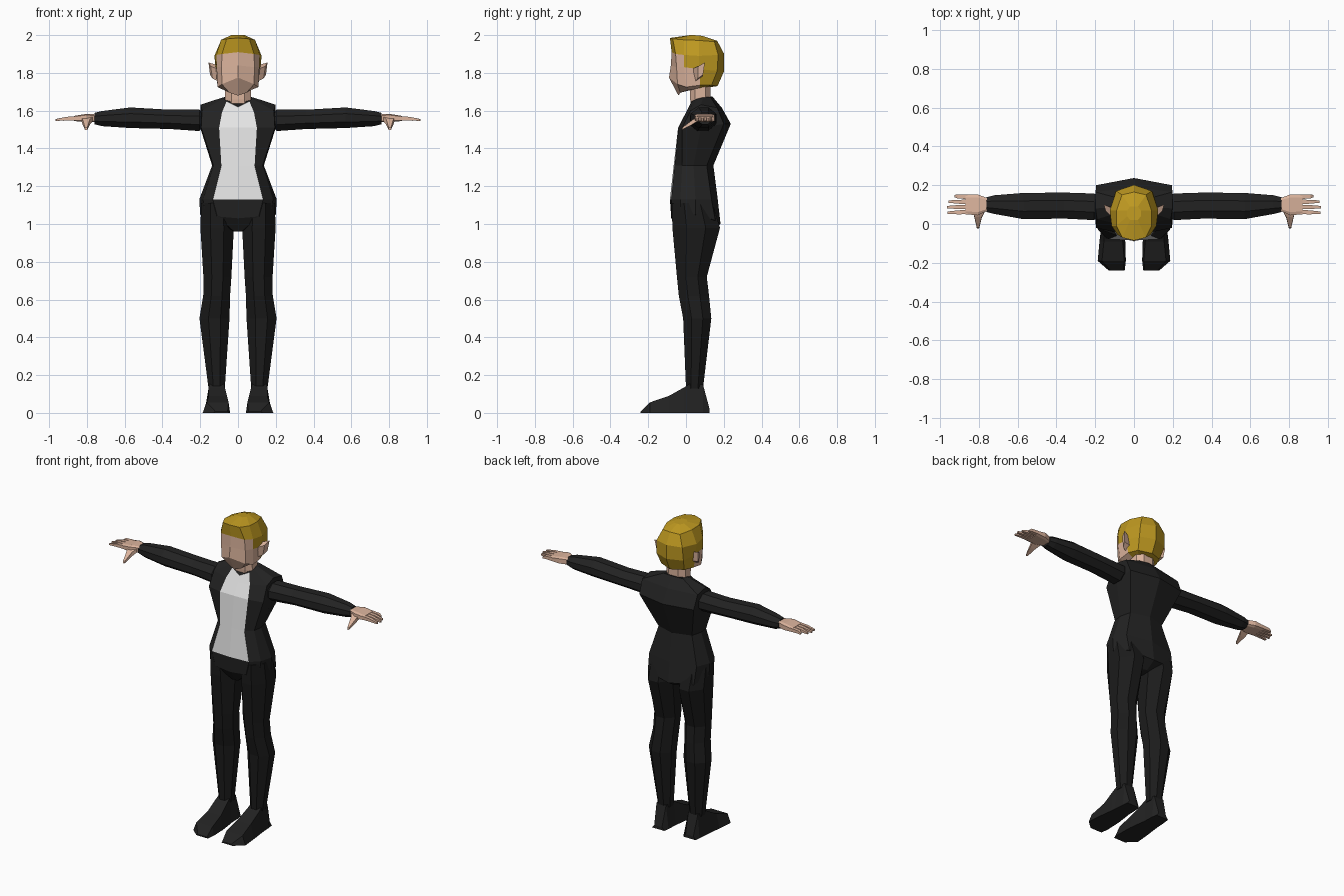
import bpy, bmesh, math


def material(name, rgb):
    m = bpy.data.materials.new(name)
    m.diffuse_color = (*rgb, 1)
    return m


JACKET = material("black jacket", (0.016, 0.016, 0.016))
TROUSERS = material("dark trousers", (0.011, 0.011, 0.011))
SHIRT = material("white shirt", (0.78, 0.78, 0.78))
SKIN = material("skin", (0.72, 0.46, 0.34))
HAIR = material("blond hair", (0.52, 0.32, 0.015))


def loft(name, rings, mats, rule=None):
    """Skin a list of equal rings, cap the ends; rule(row, column) picks the material."""
    bm = bmesh.new()
    vs = [[bm.verts.new(p) for p in r] for r in rings]
    n = len(rings[0])
    for i in range(len(vs) - 1):
        for j in range(n):
            k = (j + 1) % n
            f = bm.faces.new((vs[i][j], vs[i][k], vs[i + 1][k], vs[i + 1][j]))
            f.material_index = rule(i, j) if rule else 0
    for row, ring in ((-1, vs[0]), (len(vs), vs[-1])):
        f = bm.faces.new(ring)
        f.material_index = rule(row, 0) if rule else 0
    bmesh.ops.recalc_face_normals(bm, faces=bm.faces)
    me = bpy.data.meshes.new(name)
    bm.to_mesh(me)
    bm.free()
    for m in mats:
        me.materials.append(m)
    ob = bpy.data.objects.new(name, me)
    bpy.context.collection.objects.link(ob)
    return ob


def full(half):
    """Complete a half ring (front centre to back centre) across x = 0."""
    return half + [(-x, y, z) for x, y, z in half[-2:0:-1]]


def level(z, pts):
    return [(x, y, z) for x, y in pts]


def column(j, n=10):
    """Column index counted from the front centre on either side."""
    return min(j, n - 1 - j)


def oval(a0, a1, b0, b1, k=0.5):
    """Eight-sided outline inside a rectangle."""
    ca, cb, ra, rb = (a0 + a1) / 2, (b0 + b1) / 2, (a1 - a0) / 2, (b1 - b0) / 2
    unit = [(1, -k), (1, k), (k, 1), (-k, 1), (-1, k), (-1, -k), (-k, -1), (k, -1)]
    return [(ca + u * ra, cb + v * rb) for u, v in unit]


# Jacket with shirt panel down the front
torso = [
    [(0, .015, 1.62), (.06, .03, 1.65), (.075, .06, 1.663), (.08, .09, 1.67), (.07, .13, 1.672), (0, .14, 1.675)],
    [(0, -.003, 1.585), (.085, 0, 1.59), (.19, .025, 1.60), (.198, .08, 1.632), (.198, .165, 1.615), (0, .19, 1.615)],
    [(0, -.042, 1.51), (.1, -.04, 1.51), (.195, -.02, 1.51), (.2, .08, 1.51), (.195, .2, 1.53), (0, .237, 1.53)],
    level(1.31, [(0, -.065), (.088, -.06), (.13, -.02), (.137, .04), (.12, .11), (0, .145)]),
    level(1.13, [(0, -.085), (.133, -.078), (.185, -.03), (.205, .05), (.17, .135), (0, .168)]),
    [(0, -.078, 1.03), (.11, -.075, 1.04), (.175, -.03, 1.05), (.2, .05, 1.05), (.165, .155, 1.02), (0, .183, 1.0)],
    [(0, -.03, .96), (.02, -.03, .96), (.03, 0, .965), (.035, .05, .965), (.03, .1, .965), (0, .12, .96)],
]
loft("jacket_and_shirt", [full(r) for r in torso], [JACKET, SHIRT],
     lambda i, j: int(0 <= i <= 3 and column(j) == 0))

# Neck
loft("neck", [level(z, oval(-.068, .068, y0, .13))
              for z, y0 in ((1.59, .03), (1.66, .022), (1.75, .02))], [SKIN])

# Head: face below the hairline, hair on the crown, sides and back
head = [
    [(0, .02, 2.0), (.02, .02, 2.0), (.035, .04, 2.0), (.035, .07, 1.998), (.02, .09, 1.995), (0, .09, 1.995)],
    [(0, -.085, 1.985), (.06, -.07, 1.98), (.09, -.01, 1.975), (.09, .07, 1.972), (.062, .15, 1.965), (0, .165, 1.97)],
    [(0, -.076, 1.91), (.085, -.055, 1.90), (.115, -.01, 1.895), (.125, .07, 1.89), (.092, .17, 1.895), (0, .202, 1.9)],
    [(0, -.08, 1.84), (.087, -.05, 1.83), (.113, -.01, 1.83), (.118, .07, 1.82), (.097, .165, 1.81), (0, .202, 1.81)],
    [(0, -.09, 1.775), (.085, -.045, 1.74), (.108, .0, 1.725), (.108, .075, 1.735), (.082, .135, 1.735), (0, .167, 1.73)],
    [(0, -.04, 1.68), (.045, -.03, 1.695), (.075, .02, 1.712), (.07, .07, 1.72), (.05, .1, 1.722), (0, .11, 1.722)],
]


def hair_rule(i, j):
    c = column(j)
    return int(i < 2 or (i == 2 and c >= 2) or (i in (3, 4) and c >= 3))


loft("head_and_hair", [full(r) for r in head], [SKIN, HAIR], hair_rule)

for side, s in (("right", 1), ("left", -1)):
    def limb(name, rings, mat):
        return loft(side + "_" + name, [[(s * x, y, z) for x, y, z in r] for r in rings], [mat])

    # Ear
    limb("ear", [
        [(.105, .03, 1.82), (.105, .05, 1.755), (.105, .085, 1.78), (.105, .08, 1.84)],
        [(.145, .065, 1.835), (.135, .062, 1.77), (.148, .09, 1.79), (.156, .1, 1.855)],
    ], SKIN)

    # Sleeve: x, then y range and z range
    limb("arm", [[(x, y, z) for y, z in oval(y0, y1, z0, z1, .4)] for x, y0, y1, z0, z1 in (
        (.18, .04, .145, 1.515, 1.59), (.205, .02, .157, 1.492, 1.605),
        (.36, .028, .162, 1.503, 1.605), (.57, .025, .16, 1.508, 1.617),
        (.72, .052, .148, 1.518, 1.598), (.76, .062, .138, 1.528, 1.588))], JACKET)

    # Palm, fingers and thumb
    limb("palm", [[(x, y, z) for y, z in oval(y0, y1, z0, z1, .7)] for x, y0, y1, z0, z1 in (
        (.74, .075, .128, 1.54, 1.58), (.805, .045, .152, 1.54, 1.583),
        (.868, .05, .152, 1.545, 1.572))], SKIN)
    for i, (y, tip) in enumerate(((.062, .96), (.088, .965), (.114, .955), (.14, .925))):
        limb(f"finger_{i + 1}", [[(x, y + (y - .1) * k + a * w, z + b * h)
                                  for a, b in ((-1, -1), (1, -1), (1, 1), (-1, 1))]
                                 for x, k, w, z, h in ((.855, 0, .0115, 1.56, .011),
                                                       (.91, .05, .010, 1.558, .009),
                                                       (tip, .1, .006, 1.551, .005))], SKIN)
    limb("thumb", [
        [(.765, .07, 1.55), (.83, .07, 1.55), (.83, .07, 1.572), (.765, .07, 1.572)],
        [(.785, .03, 1.525), (.822, .03, 1.525), (.822, .035, 1.552), (.785, .035, 1.552)],
        [(.798, -.022, 1.498), (.81, -.022, 1.498), (.81, -.018, 1.512), (.798, -.018, 1.512)],
    ], SKIN)

    # Trouser leg: height, then x range and y range
    limb("leg", [level(z, oval(x0, x1, y0, y1, .4)) for z, x0, x1, y0, y1 in (
        (1.11, .03, .195, -.075, .14), (.98, .022, .199, -.072, .18),
        (.72, .035, .183, -.048, .11), (.62, .042, .184, -.038, .122),
        (.5, .045, .204, -.015, .134), (.13, .07, .156, .0, .09))], TROUSERS)

    # Shoe: y, bottom x range, top x range, top height
    limb("shoe", [[(a, y, 0), (b, y, 0), (d, y, h), (c, y, h)] for y, a, b, c, d, h in (
        (-.24, .048, .13, .055, .12, .008), (-.19, .042, .187, .05, .165, .056),
        (-.09, .045, .178, .058, .155, .09), (-.01, .055, .168, .07, .155, .135),
        (.02, .06, .165, .075, .152, .155), (.09, .062, .16, .08, .148, .15),
        (.125, .068, .155, .085, .14, .02))], JACKET)
